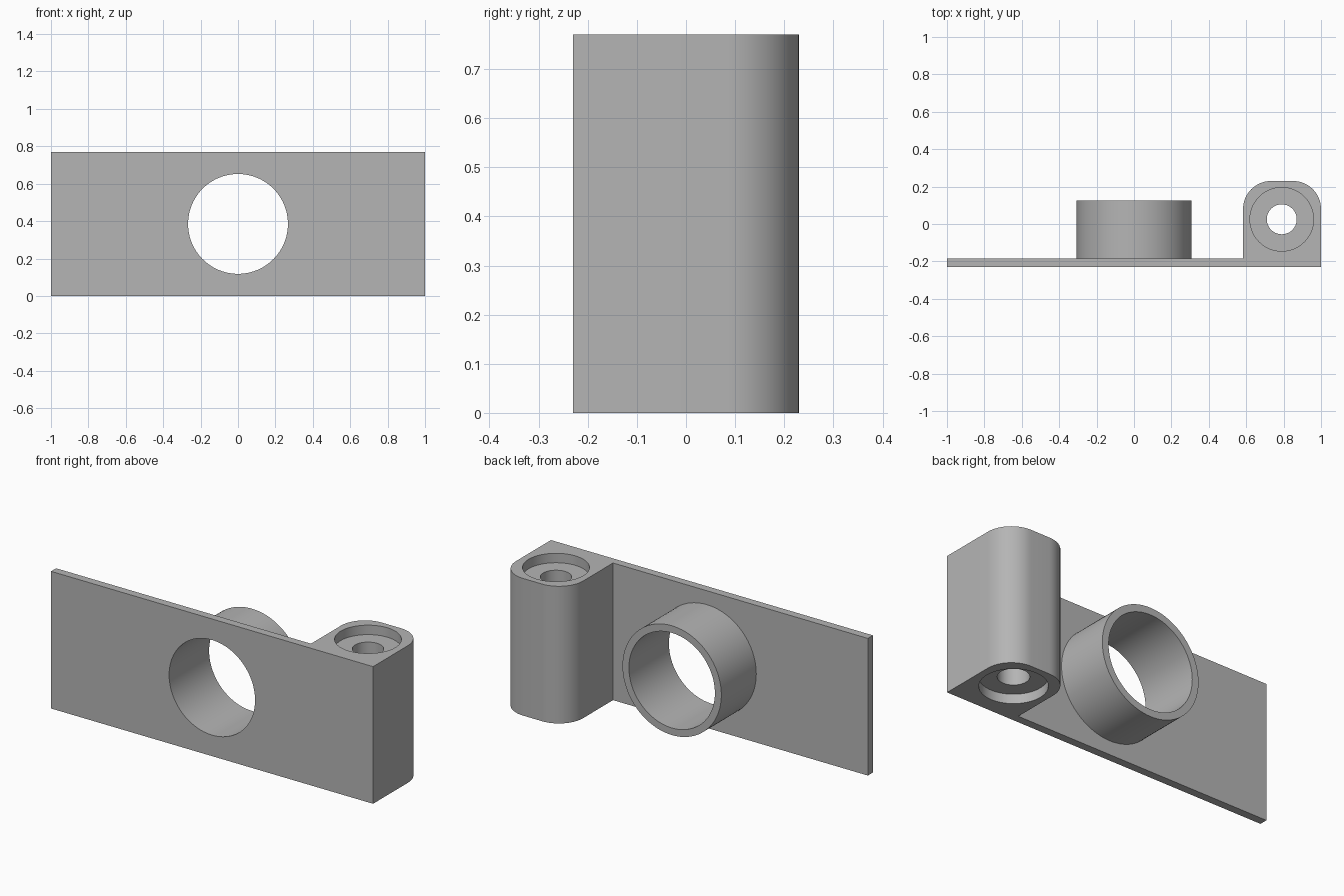
import bpy, bmesh, math
from mathutils import Matrix, Vector

cube = bpy.data.objects.get("Cube")
if cube:
    bpy.data.objects.remove(cube, do_unlink=True)

# Main sizes
HEIGHT = 0.77
FRONT, PLATE_BACK, BOSS_BACK = -0.23, -0.185, 0.23
BOSS_LEFT, BOSS_RIGHT, CORNER = 0.583, 1.0, 0.15
BORE_X, BORE_Y = 0.79, 0.025

grey = bpy.data.materials.new("plain grey")
grey.use_nodes = True
color = (0.46, 0.46, 0.46, 1)
grey.diffuse_color = color
grey.node_tree.nodes["Principled BSDF"].inputs["Base Color"].default_value = color


def make_object(name, bm):
    bmesh.ops.recalc_face_normals(bm, faces=bm.faces)
    mesh = bpy.data.meshes.new(name)
    bm.to_mesh(mesh)
    bm.free()
    mesh.materials.append(grey)
    obj = bpy.data.objects.new(name, mesh)
    bpy.context.collection.objects.link(obj)
    return obj


def cylinder(name, radius, start, end, segments=96):
    start, end = Vector(start), Vector(end)
    axis = end - start
    turn = axis.to_track_quat("Z", "Y").to_matrix().to_4x4()
    bm = bmesh.new()
    bmesh.ops.create_cone(bm, cap_ends=True, segments=segments, radius1=radius,
                          radius2=radius, depth=axis.length,
                          matrix=Matrix.Translation((start + end) / 2) @ turn)
    return make_object(name, bm)


def corner(cx, cy, start, steps=16):
    angles = [start + math.pi / 2 * i / steps for i in range(steps + 1)]
    return [(cx + CORNER * math.cos(a), cy + CORNER * math.sin(a)) for a in angles]


def combine(target, tool, operation):
    mod = target.modifiers.new(tool.name, "BOOLEAN")
    mod.operation, mod.solver, mod.object = operation, "EXACT", tool
    bpy.context.view_layer.objects.active = target
    bpy.ops.object.modifier_apply(modifier=mod.name)
    bpy.data.objects.remove(tool, do_unlink=True)


# Flat plate and rounded hinge boss share one extruded outline
outline = [(-1, FRONT), (BOSS_RIGHT, FRONT)]
outline += corner(BOSS_RIGHT - CORNER, BOSS_BACK - CORNER, 0)
outline += corner(BOSS_LEFT + CORNER, BOSS_BACK - CORNER, math.pi / 2)
outline += [(BOSS_LEFT, PLATE_BACK), (-1, PLATE_BACK)]
bm = bmesh.new()
base = bm.faces.new([bm.verts.new((x, y, 0)) for x, y in outline])
top = bmesh.ops.extrude_face_region(bm, geom=[base])
bmesh.ops.translate(bm, vec=(0, 0, HEIGHT),
                    verts=[v for v in top["geom"] if isinstance(v, bmesh.types.BMVert)])
bracket = make_object("bracket", bm)

# Round sleeve on the back, with a through opening
mid = HEIGHT / 2
sleeve = cylinder("sleeve", 0.307, (0, -0.21, mid), (0, 0.125, mid))
combine(bracket, sleeve, "UNION")
opening = cylinder("opening", 0.267, (0, -0.4, mid), (0, 0.4, mid))
combine(bracket, opening, "DIFFERENCE")

# Vertical bore with a shallow recess at each end
bore = cylinder("bore", 0.08, (BORE_X, BORE_Y, -0.1), (BORE_X, BORE_Y, HEIGHT + 0.1), 64)
combine(bracket, bore, "DIFFERENCE")
for end, inward in ((0, 1), (HEIGHT, -1)):
    recess = cylinder("recess", 0.17, (BORE_X, BORE_Y, end - 0.1 * inward),
                      (BORE_X, BORE_Y, end + 0.053 * inward))
    combine(bracket, recess, "DIFFERENCE")

# Smooth curves, crisp edges
bracket.data.shade_smooth()
bracket.data.set_sharp_from_angle(angle=math.radians(30))
